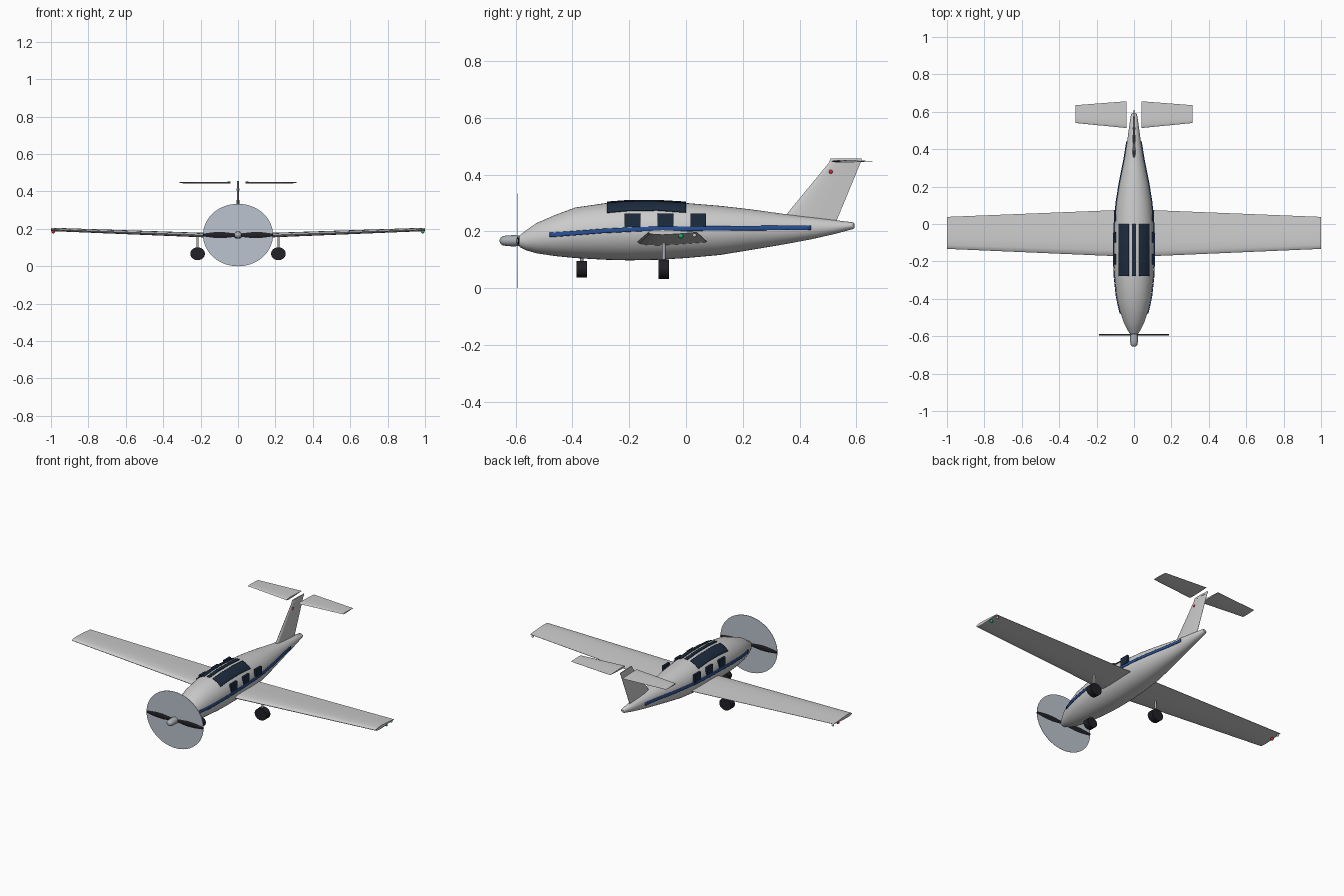
import bpy, bmesh, math
from mathutils import Vector, Matrix

if "Cube" in bpy.data.objects:
    bpy.data.objects.remove(bpy.data.objects["Cube"])


def mat(name, r, g, b):
    m = bpy.data.materials.new(name)
    m.diffuse_color = (r, g, b, 1)
    m.use_nodes = True
    m.node_tree.nodes["Principled BSDF"].inputs["Base Color"].default_value = m.diffuse_color
    return m


WHITE = mat("white_paint", .82, .82, .82)
GLASS = mat("dark_glass", .012, .025, .05)
BLUE = mat("blue_paint", .02, .08, .3)
BLACK = mat("rubber", .015, .015, .02)
DISC = mat("blur_disc", .5, .55, .62)
METAL = mat("metal", .4, .42, .45)
RED = mat("red_light", .7, .02, .02)
GREEN = mat("green_light", .01, .45, .12)


def finish(name, bm, material, angle=40):
    bmesh.ops.recalc_face_normals(bm, faces=bm.faces)
    me = bpy.data.meshes.new(name)
    bm.to_mesh(me)
    bm.free()
    ob = bpy.data.objects.new(name, me)
    bpy.context.collection.objects.link(ob)
    me.materials.append(material)
    bpy.ops.object.select_all(action='DESELECT')
    ob.select_set(True)
    bpy.context.view_layer.objects.active = ob
    bpy.ops.object.shade_smooth_by_angle(angle=math.radians(angle))
    return ob


def loft(name, rings, material, angle=40):
    bm = bmesh.new()
    vs = [[bm.verts.new(p) for p in r] for r in rings]
    n = len(vs[0])
    for a, b in zip(vs, vs[1:]):
        for i in range(n):
            bm.faces.new((a[i], a[(i + 1) % n], b[(i + 1) % n], b[i]))
    bm.faces.new(vs[0])
    bm.faces.new(vs[-1])
    return finish(name, bm, material, angle)


def interp(table, y):
    for a, b in zip(table, table[1:]):
        if y <= b[0]:
            t = (y - a[0]) / (b[0] - a[0])
            return [p + (q - p) * t for p, q in zip(a, b)][1:]
    return table[-1][1:]


# Fuselage: y, half width, top z, bottom z
BODY = [(-.587, .022, .185, .145), (-.565, .036, .202, .134), (-.527, .055, .229, .123),
        (-.46, .077, .258, .113), (-.39, .092, .284, .106), (-.28, .104, .3, .1),
        (-.2, .107, .306, .098), (-.1, .108, .306, .1), (0, .104, .3, .106),
        (.12, .093, .29, .117), (.225, .076, .278, .134), (.355, .05, .26, .156),
        (.44, .037, .25, .172), (.52, .026, .24, .19), (.588, .016, .232, .208)]


def oval(y, w, zt, zb, n=40):
    c, h = (zt + zb) / 2, (zt - zb) / 2
    return [(w * math.cos(2 * math.pi * i / n), y, c + h * math.sin(2 * math.pi * i / n)) for i in range(n)]


loft("fuselage", [oval(*s) for s in BODY] + [oval(.594, .009, .226, .213)], WHITE)


# Panels that hug the fuselage skin; edges(y, w, c, h) gives the start and end angles
def skin_panel(name, y0, y1, edges, material, cols, rows=36, lift=.003):
    bm = bmesh.new()
    grid = []
    for j in range(rows + 1):
        y = y0 + (y1 - y0) * j / rows
        w, zt, zb = interp(BODY, y)
        c, h = (zt + zb) / 2, (zt - zb) / 2
        a0, a1 = edges(y, w, c, h)
        row = []
        for i in range(cols + 1):
            a = a0 + (a1 - a0) * i / cols
            row.append(bm.verts.new(((w + lift) * math.cos(a), y, c + (h + lift) * math.sin(a))))
        grid.append(row)
    for a, b in zip(grid, grid[1:]):
        for i in range(cols):
            bm.faces.new((a[i], a[i + 1], b[i + 1], b[i]))
    ob = finish(name, bm, material)
    s = ob.modifiers.new("thickness", 'SOLIDIFY')
    s.thickness = .004
    s.offset = 0


for nm, x0, x1 in (("left", -.08, -.027), ("centre", -.01, .01), ("right", .027, .08)):
    skin_panel("roof_window_" + nm, -.278, 0,
               lambda y, w, c, h: (math.acos(x0 / w), math.acos(x1 / w)), GLASS, 8)

STRIPE = [(-.48, .187), (-.3, .201), (-.16, .208), (.45, .213)]
for side, nm in ((1, "right"), (-1, "left")):
    def stripe_edges(y, w, c, h):
        z = interp(STRIPE, y)[0]
        a = [math.asin((z + d - c) / h) for d in (-.0075, .0075)]
        return a if side > 0 else [math.pi - v for v in a]
    skin_panel("side_stripe_" + nm, -.48, .44, stripe_edges, BLUE, 3, 60)


def box(name, loc, size, material):
    bm = bmesh.new()
    bmesh.ops.create_cube(bm, size=1, matrix=Matrix.Translation(loc) @ Matrix.Diagonal((*size, 1)))
    return finish(name, bm, material, 30)


# Flat side windows
for side, nm in ((1, "right"), (-1, "left")):
    for k, y in enumerate((-.188, -.072, .043)):
        box(f"side_window_{nm}_{k + 1}", (side * .102, y, .239), (.012, .056, .047), GLASS)

# Airfoil sections: chord fraction, thickness fraction
FOIL = [(0, 0), (.03, .26), (.12, .44), (.3, .5), (.6, .34), (1, .04),
        (1, -.04), (.6, -.34), (.3, -.5), (.12, -.44), (.03, -.26)]


def foil(le, te, thick, place):
    return [place(le + (te - le) * t, thick * v) for t, v in FOIL]


def flat(x, z):
    return lambda y, v: (x, y, z + v)


# Main wing with dihedral
loft("wing", [foil(-.133, .038, .018, flat(-1, .197)), foil(-.176, .078, .026, flat(0, .16)),
              foil(-.133, .038, .018, flat(1, .197))], WHITE)

# Fin and its tip cap
loft("fin", [foil(a, b, t, lambda y, v, z=z: (v, y, z))
             for z, a, b, t in ((.225, .325, .525, .018), (.45, .51, .618, .01))], WHITE)
loft("fin_cap", [foil(a, b, t, lambda y, v, z=z: (v, y, z))
                 for z, a, b, t in ((.446, .504, .62, .012), (.457, .51, .618, .008))], WHITE)

# Tailplane halves
for side, nm in ((1, "right"), (-1, "left")):
    loft("tailplane_" + nm, [foil(.513, .656, .01, flat(side * .04, .447)),
                             foil(.54, .635, .006, flat(side * .313, .447))], WHITE)


def cylinder(name, loc, r, depth, material, axis='Y', squash=.88, segs=32):
    bm = bmesh.new()
    rot = Matrix.Rotation(math.pi / 2, 4, 'X') if axis == 'Y' else Matrix.Identity(4)
    scale = Matrix.Diagonal((1, 1, squash, 1))
    bmesh.ops.create_cone(bm, cap_ends=True, segments=segs, radius1=r, radius2=r, depth=depth,
                          matrix=Matrix.Translation(loc) @ scale @ rot)
    return finish(name, bm, material)


# Propeller: spinner, blades and blur disc
PZ = .167
loft("spinner", [oval(y, r, PZ + r * .9, PZ - r * .9, 24) for y, r in
                 ((-.656, .005), (-.653, .012), (-.645, .018), (-.63, .021), (-.605, .022), (-.58, .02))], METAL)
cylinder("propeller_disc", (0, -.592, PZ), .187, .002, DISC, squash=PZ / .187, segs=64)
for side, nm in ((1, "right"), (-1, "left")):
    loft("propeller_blade_" + nm,
         [[(side * x, -.592 + .005 * v, PZ + c * u) for u, v in
           ((-1, 0), (-.5, .8), (.3, 1), (1, 0), (.3, -1), (-.5, -.8))]
          for x, c in ((.01, .009), (.04, .014), (.08, .019), (.12, .018), (.16, .013), (.186, .008))], BLACK)

# Landing gear
for nm, x, y, z, r, top in (("left_main", -.216, -.078, .067, .039, .165),
                            ("right_main", .216, -.078, .067, .039, .165),
                            ("nose", 0, -.367, .067, .033, .13)):
    cylinder(nm + "_wheel", (x, y, z), r, .036, BLACK)
    cylinder(nm + "_strut", (x, y, (z + top) / 2), .006, top - z, METAL, 'Z', 1, 12)


# Navigation lights and beacon
def light(name, loc, r, material):
    bm = bmesh.new()
    bmesh.ops.create_uvsphere(bm, u_segments=16, v_segments=10, radius=r, matrix=Matrix.Translation(loc))
    finish(name, bm, material)


light("right_tip_light", (.988, -.018, .184), .009, GREEN)
light("left_tip_light", (-.988, -.018, .184), .009, RED)
for side, nm in ((1, "right"), (-1, "left")):
    light(nm + "_tail_light", (side * .988, .03, .186), .007, WHITE)
light("fin_beacon", (0, .51, .41), .009, RED)
